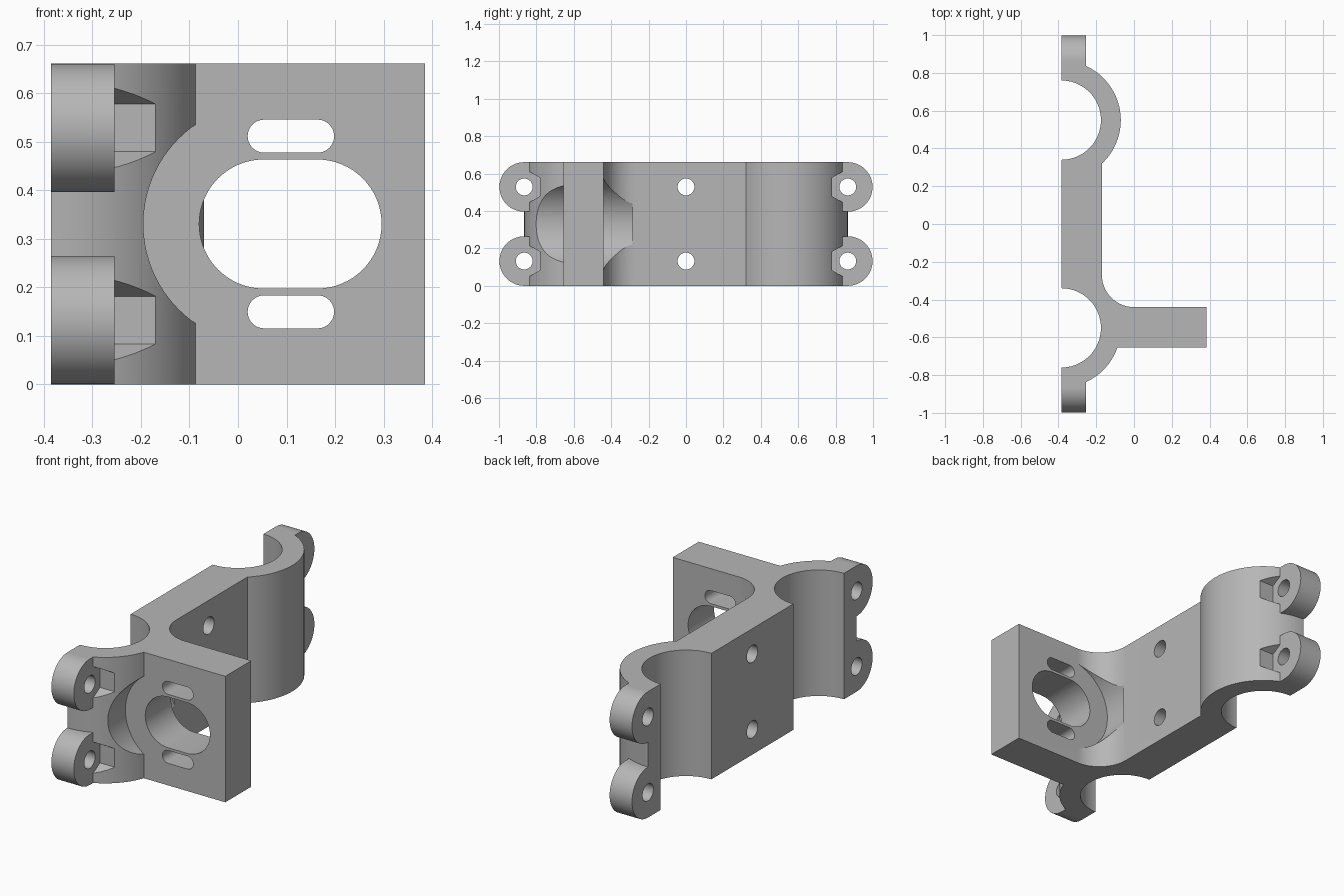
import bpy, bmesh
from math import radians, degrees, cos, sin, asin, acos

cube = bpy.data.objects.get("Cube")
if cube:
    bpy.data.objects.remove(cube, do_unlink=True)

HEIGHT = 0.661
BACK = -0.385                      # flat clamping plane
RING_Y, RING_IN, RING_OUT = 0.55, 0.21, 0.315
PLATE_X = -0.17
ARM_FRONT, ARM_REAR = -0.655, -0.44
LUG_R, LUG_Y, LUG_X = 0.1325, 0.865, -0.255
LEVELS = (LUG_R, HEIGHT - LUG_R)   # heights of lugs and bolt holes

grey = bpy.data.materials.new("plain grey")
grey.use_nodes = True
grey.diffuse_color = (0.47, 0.47, 0.47, 1)
grey.node_tree.nodes["Principled BSDF"].inputs["Base Color"].default_value = grey.diffuse_color


def arc(cx, cy, r, start, end, n=32):
    angles = [radians(start + (end - start) * i / n) for i in range(n + 1)]
    return [(cx + r * cos(a), cy + r * sin(a)) for a in angles]


def circle(cx, cy, r, n=48, start=0):
    return arc(cx, cy, r, start, start + 360, n)[:-1]


def slot(x0, x1, z, r):
    return arc(x1 - r, z, r, -90, 90) + arc(x0 + r, z, r, 90, 270)


def prism(name, outline, axis, lo, hi):
    """Extrude a flat outline along an axis."""
    place = {"x": lambda u, v, w: (w, u, v),
             "y": lambda u, v, w: (u, w, v),
             "z": lambda u, v, w: (u, v, w)}[axis]
    bm = bmesh.new()
    face = bm.faces.new([bm.verts.new(place(u, v, lo)) for u, v in outline])
    top = bmesh.ops.extrude_face_region(bm, geom=[face])["geom"]
    bmesh.ops.translate(bm, vec=place(0, 0, hi - lo),
                        verts=[g for g in top if isinstance(g, bmesh.types.BMVert)])
    bmesh.ops.recalc_face_normals(bm, faces=bm.faces)
    mesh = bpy.data.meshes.new(name)
    bm.to_mesh(mesh)
    bm.free()
    mesh.materials.append(grey)
    obj = bpy.data.objects.new(name, mesh)
    bpy.context.collection.objects.link(obj)
    return obj


def combine(target, tools, operation):
    for tool in tools:
        mod = target.modifiers.new(tool.name, "BOOLEAN")
        mod.operation, mod.solver, mod.object = operation, "EXACT", tool
        tool.hide_render = True


# Bracket outline: two half-ring clamps, centre plate, fillet and arm
arm_angle = degrees(asin((ARM_FRONT + RING_Y) / RING_OUT))
plate_angle = degrees(acos((PLATE_X - BACK) / RING_OUT))
outline = arc(BACK, -RING_Y, RING_OUT, -90, arm_angle)
outline += [(-BACK, ARM_FRONT), (-BACK, ARM_REAR)]
outline += arc(0, ARM_REAR - PLATE_X, -PLATE_X, -90, -180, 20)
outline += arc(BACK, RING_Y, RING_OUT, -plate_angle, 90, 48)
outline += arc(BACK, RING_Y, RING_IN, 90, -90, 48)
outline += arc(BACK, -RING_Y, RING_IN, 90, -90, 48)
bracket = prism("clamp_bracket", outline, "z", 0, HEIGHT)

# Rounded lugs, nut pockets and bolt holes
lugs, cutters = [], []
for z in LEVELS:
    for side in (-1, 1):
        turn = 0 if side > 0 else 180
        inner = side * 0.80
        lug = arc(side * LUG_Y, z, LUG_R, turn - 90, turn + 90)
        lug += [(inner, z + side * LUG_R), (inner, z - side * LUG_R)]
        lugs.append(prism("lug", lug, "x", BACK, LUG_X))
        hexagon = circle(side * LUG_Y, z, 0.098, 6, 30)
        cutters.append(prism("nut_pocket", hexagon, "x", LUG_X, 0))
    for y in (-LUG_Y, 0, LUG_Y):
        cutters.append(prism("bolt_hole", circle(y, z, 0.045, 32), "x", -0.5, 0))

# Arm openings and the round clearance on both sides of the arm
mid = HEIGHT / 2
cutters.append(prism("large_opening", slot(-0.08, 0.296, mid, 0.133), "y", -0.95, -0.35))
for z in (mid - 0.181, mid + 0.181):
    cutters.append(prism("small_slot", slot(0.02, 0.198, z, 0.034), "y", -0.95, -0.35))
for lo, hi in ((-0.95, ARM_FRONT), (ARM_REAR, -0.285)):
    cutters.append(prism("clearance", circle(0.054, mid, 0.249, 96), "y", lo, hi))

combine(bracket, lugs, "UNION")
combine(bracket, cutters, "DIFFERENCE")

# Bake the result and remove the helpers
graph = bpy.context.evaluated_depsgraph_get()
result = bpy.data.meshes.new_from_object(bracket.evaluated_get(graph))
bracket.modifiers.clear()
bracket.data = result
for tool in lugs + cutters:
    bpy.data.objects.remove(tool, do_unlink=True)

bpy.ops.object.select_all(action="DESELECT")
bracket.select_set(True)
bpy.context.view_layer.objects.active = bracket
bpy.ops.object.shade_smooth_by_angle(angle=radians(25))
